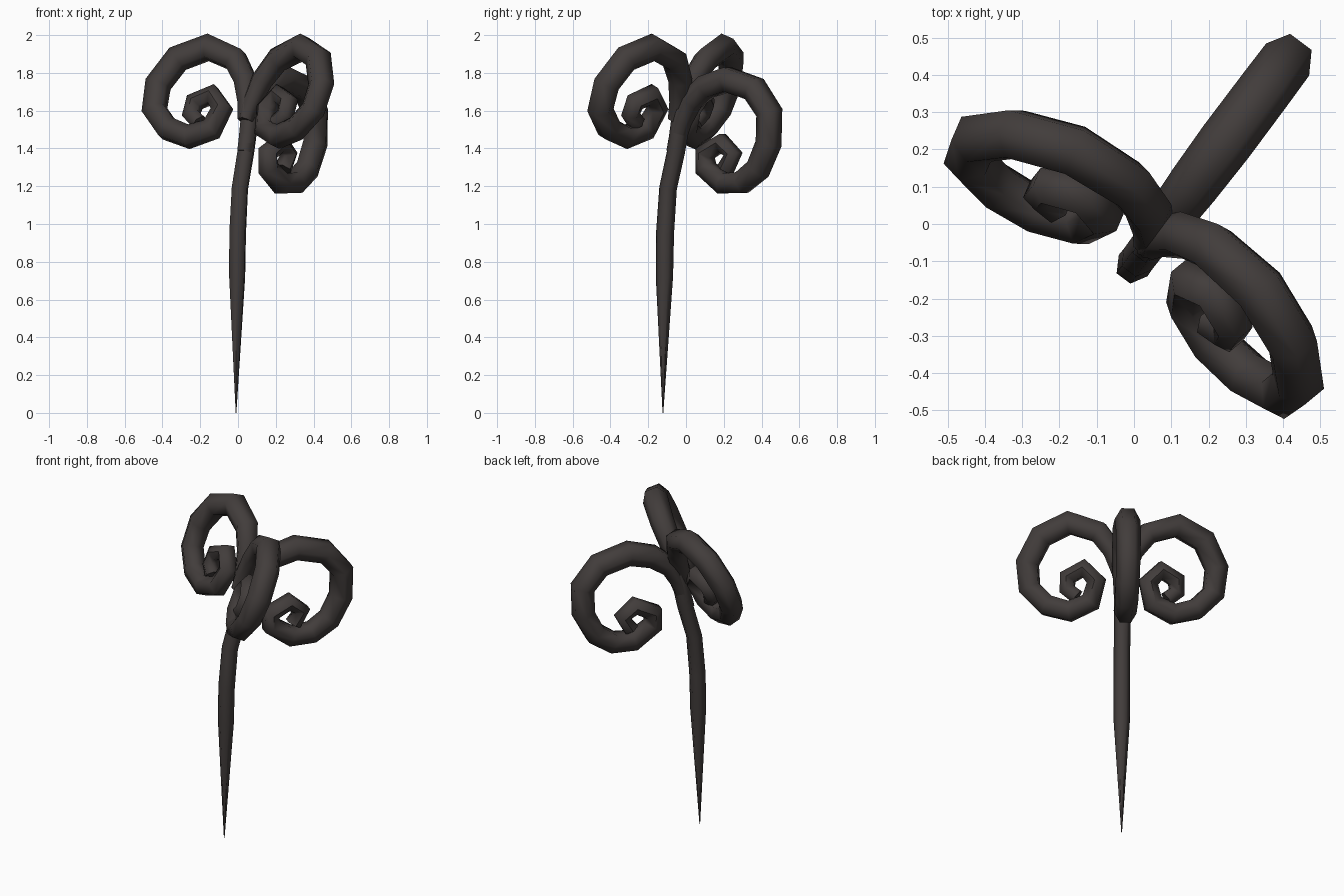
import bpy, bmesh, math
from mathutils import Vector

cube = bpy.data.objects.get("Cube")
if cube:
    bpy.data.objects.remove(cube)

# One dark iron colour
iron = bpy.data.materials.new("dark_iron")
iron.use_nodes = True
COLOUR = (0.054, 0.046, 0.044, 1)
iron.diffuse_color = COLOUR
iron.node_tree.nodes["Principled BSDF"].inputs["Base Color"].default_value = COLOUR

# Turned frame: ALONG runs in the mirror plane, ACROSS runs out of it
ALONG = Vector((0.6, 0.8, 0))
ACROSS = Vector((0.8, -0.6, 0))
UP = Vector((0, 0, 1))
SIDES = 6
LEAN = 0.41    # how far the paired curls lean back with height
SWEEP = -0.24  # how far they swing forward with distance from the stem


def place(across, along, z):
    return ALONG * along + ACROSS * (across + 0.065) + UP * z


def sweep(name, points, radii, normal):
    """Six-sided tapering tube along a path lying in the plane with this normal."""
    bm = bmesh.new()
    rings = []
    last = len(points) - 1
    for i, (point, radius) in enumerate(zip(points, radii)):
        before = (point - points[max(i - 1, 0)]).normalized()
        after = (points[min(i + 1, last)] - point).normalized()
        side = normal.cross((before + after).normalized()).normalized()
        ring = []
        for k in range(SIDES):
            a = math.tau * k / SIDES
            ring.append(bm.verts.new(point + radius * (normal * math.cos(a) + side * math.sin(a))))
        rings.append(ring)
    for lower, upper in zip(rings, rings[1:]):
        for k in range(SIDES):
            j = (k + 1) % SIDES
            bm.faces.new((lower[k], lower[j], upper[j], upper[k]))
    bm.faces.new(rings[0])
    bm.faces.new(rings[-1])
    bmesh.ops.recalc_face_normals(bm, faces=bm.faces)
    mesh = bpy.data.meshes.new(name)
    bm.to_mesh(mesh)
    bm.free()
    mesh.materials.append(iron)
    obj = bpy.data.objects.new(name, mesh)
    bpy.context.collection.objects.link(obj)
    bpy.ops.object.select_all(action="DESELECT")
    obj.select_set(True)
    bpy.context.view_layer.objects.active = obj
    bpy.ops.object.shade_smooth_by_angle(angle=math.radians(65))


def taper(count):
    """Swells from the stem to the top of the loop, then thins to the curl tip."""
    start = [0.042, 0.054, 0.064, 0.07]
    rest = count - len(start)
    return start + [0.074 - 0.026 * (i / (rest - 1)) ** 1.5 for i in range(rest)]


# Pointed stem: (along, height, radius)
stem = [(-0.104, 0, 0.002), (-0.094, 0.72, 0.046), (-0.09, 0.95, 0.048),
        (-0.07, 1.19, 0.047), (-0.018, 1.38, 0.048), (0.02, 1.58, 0.052), (0.045, 1.72, 0.042)]
sweep("stem", [place(0, s, z) for s, z, r in stem], [r for s, z, r in stem], ACROSS)

# Back curl: (along, height)
back = [(-0.03, 1.38), (0.02, 1.54), (0.08, 1.65), (0.18, 1.725), (0.324, 1.765),
        (0.5, 1.715), (0.6, 1.59), (0.595, 1.425), (0.525, 1.29), (0.42, 1.22), (0.295, 1.215),
        (0.18, 1.295), (0.175, 1.375), (0.286, 1.43), (0.36, 1.37), (0.31, 1.29)]
sweep("back_curl", [place(0, s, z) for s, z in back], taper(len(back)), ACROSS)

# Mirrored pair of curls in leaning planes: (across, height)
curl = [(0, 1.55), (0.012, 1.64), (0.055, 1.76), (0.14, 1.87), (0.31, 1.935),
        (0.465, 1.875), (0.54, 1.74), (0.525, 1.605), (0.425, 1.505), (0.295, 1.462),
        (0.178, 1.502), (0.148, 1.61), (0.22, 1.685), (0.31, 1.645), (0.312, 1.58), (0.255, 1.535)]
for name, sign in (("front_curl", 1), ("side_curl", -1)):
    path = [place(sign * p, 0.035 + SWEEP * p + LEAN * (z - 1.685), z) for p, z in curl]
    normal = (ALONG - ACROSS * SWEEP * sign - UP * LEAN).normalized()
    sweep(name, path, taper(len(curl)), normal)
